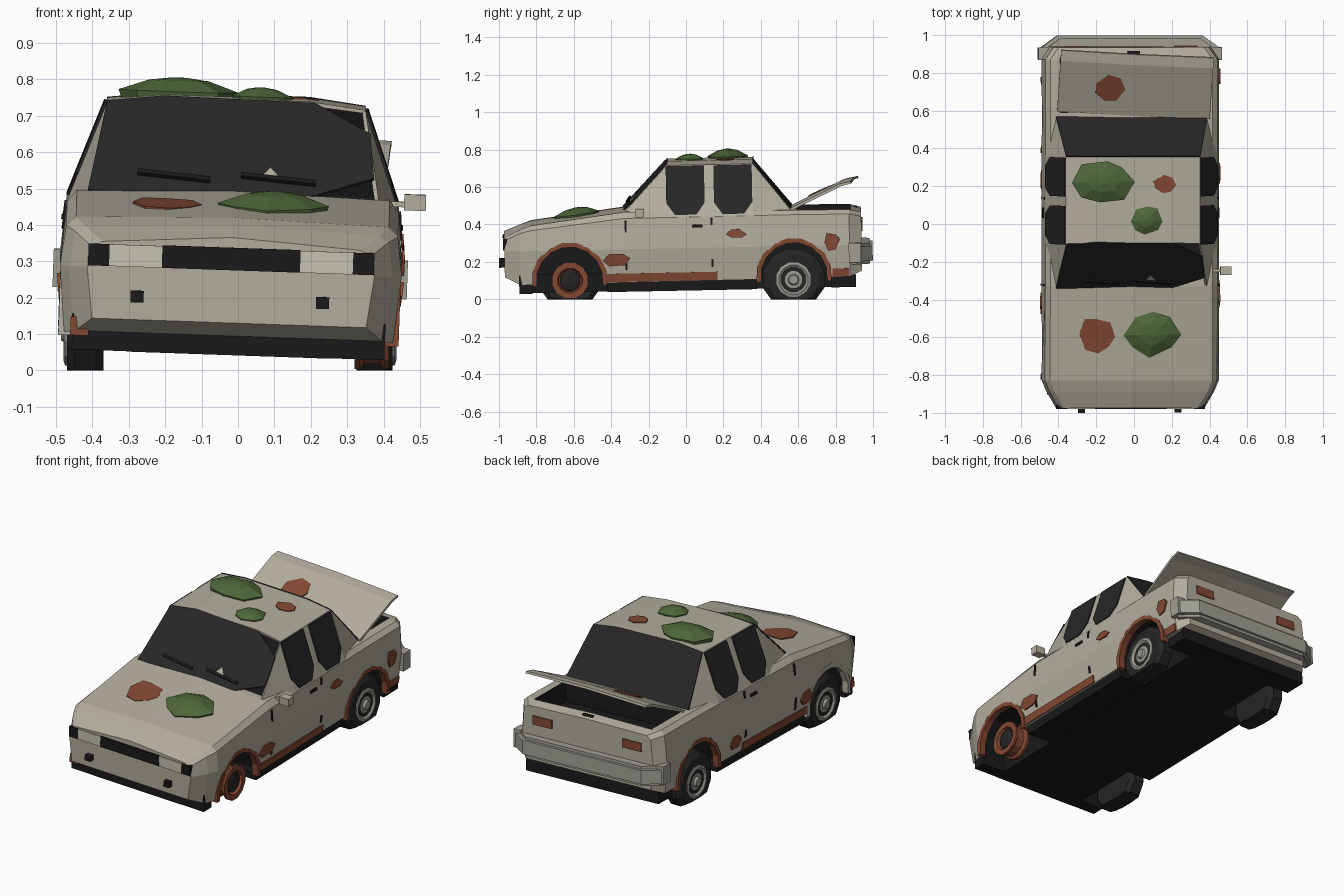
import bpy, bmesh, math, random
from mathutils import Matrix, Vector

if bpy.data.objects.get("Cube"):
    bpy.data.objects.remove(bpy.data.objects["Cube"])

# Colours
def material(name, r, g, b):
    m = bpy.data.materials.new(name)
    m.use_nodes = True
    m.diffuse_color = (r, g, b, 1)
    m.node_tree.nodes["Principled BSDF"].inputs["Base Color"].default_value = (r, g, b, 1)
    return m

PAINT = material("faded paint", .45, .42, .34)
LAMP = material("lamp lens", .58, .56, .46)
TRIM = material("bumper grey", .36, .35, .3)
BLACK = material("underbody black", .01, .01, .01)
GLASS = material("dark glass", .02, .02, .02)
RUBBER = material("tyre rubber", .018, .018, .018)
METAL = material("hub metal", .32, .32, .28)
RUST = material("rust", .23, .065, .032)
MOSS = material("moss", .075, .135, .04)

# The car sags towards the wheel that lost its tyre
SAG = Matrix.Translation((-.03, 0, 0)) @ Matrix.Rotation(.02, 4, 'X') @ Matrix.Rotation(.035, 4, 'Y')

def make(name, verts, faces, mat, sag=True):
    me = bpy.data.meshes.new(name)
    me.from_pydata([tuple(v) for v in verts], [], faces)
    bm = bmesh.new()
    bm.from_mesh(me)
    bmesh.ops.recalc_face_normals(bm, faces=bm.faces)
    bm.to_mesh(me)
    bm.free()
    if sag:
        me.transform(SAG)
    me.materials.append(mat)
    ob = bpy.data.objects.new(name, me)
    bpy.context.collection.objects.link(ob)
    return ob

def loft(rings):
    """Closed skin through equal rings, capped at both ends."""
    n = len(rings[0])
    verts = [v for r in rings for v in r]
    faces = [(k*n + i, k*n + (i+1) % n, (k+1)*n + (i+1) % n, (k+1)*n + i)
             for k in range(len(rings)-1) for i in range(n)]
    return verts, faces + [tuple(range(n)), tuple(range(len(verts)-n, len(verts)))]

def slab(name, pts, depth, mat):
    d = Vector(depth)
    pts = [Vector(p) for p in pts]
    return make(name, *loft([[p - d for p in pts], [p + d for p in pts]]), mat)

def box_pts(x0, x1, y0, y1, z0, z1):
    return [[(x0, y0, z), (x1, y0, z), (x1, y1, z), (x0, y1, z)] for z in (z0, z1)]

def box(name, x0, x1, y0, y1, z0, z1, mat):
    return make(name, *loft(box_pts(x0, x1, y0, y1, z0, z1)), mat)

def ragged(cx, cy, rx, ry, n, seed):
    rnd = random.Random(seed)
    out = []
    for i in range(n):
        a, k = math.tau * (i + rnd.uniform(-.2, .2)) / n, rnd.uniform(.85, 1.1)
        out.append((cx + rx*k*math.cos(a), cy + ry*k*math.sin(a)))
    return out

def side_x(z):
    steps = [(.1, .45), (.29, .47), (.457, .455), (.73, .355)]
    for (z0, x0), (z1, x1) in zip(steps, steps[1:]):
        if z <= z1:
            break
    return x0 + (x1 - x0) * (z - z0) / (z1 - z0)

def on_side(name, side, pts, mat, lift=.003):
    slab(name, [(side*(side_x(z) + lift), y, z) for y, z in pts], (.004, 0, 0), mat)

def rect(y0, y1, z0, z1):
    return [(y0, z0), (y1, z0), (y1, z1), (y0, z1)]

# Lower body: y, width, bottom, crease, shoulder, deck edge, deck centre
stations = [(-.966, .395, .15, .29, .345, .362, .385), (-.88, .445, .108, .29, .385, .402, .418),
            (-.82, .47, .108, .29, .40, .425, .437), (-.32, .47, .112, .29, .455, .488, .5),
            (.57, .47, .115, .29, .457, .48, .49), (.88, .47, .12, .29, .455, .478, .486),
            (.945, .425, .15, .29, .44, .462, .468)]
rings = []
for y, w, zb, zm, zs, zd, zc in stations:
    half = [(w - .018, zb), (w, zm), (w - .014, zs), (w - .04, zd)]
    rings.append([(x, y, z) for x, z in half] + [(0, y, zc)] + [(-x, y, z) for x, z in reversed(half)])
body = make("lower_body", *loft(rings), PAINT)

# Wheel arches, boot well and cabin cut out in black
parts = [box_pts(-.38, .38, .6, .89, .36, .7), box_pts(-.39, .39, -.28, .53, .36, .7)]
for y in (-.62, .58):
    for s in (-1, 1):
        parts.append([[(s*x, y + .2*math.cos(a), .13 + .2*math.sin(a))
                       for a in [math.tau*i/12 for i in range(12)]] for x in (.27, .6)])
verts, faces = [], []
for p in parts:
    v, f = loft(p)
    faces += [tuple(i + len(verts) for i in q) for q in f]
    verts += v
cutter = make("opening_cutter", verts, faces, PAINT)
for ob in (body, cutter):
    ob.data.materials.append(BLACK)
for p in cutter.data.polygons:
    p.material_index = 1
cutter.hide_render = True
cutter.hide_viewport = True
cut = body.modifiers.new("openings", 'BOOLEAN')
cut.object, cut.solver = cutter, 'EXACT'

# Underbody
for n, (w, y0, y1) in enumerate([(.28, -.89, .89), (.43, -.89, -.82), (.44, -.42, .38), (.43, .78, .91)]):
    box(f"floor_pan_{n}", -w, w, y0, y1, .06 + n*.001, .16, BLACK)
box("rusty_front_corner", -.435, -.385, -.9, -.82, .1, .152, RUST)

# Cabin shell: roof and side panels, open at both screens
verts, faces = [], []
for s in (1, -1):
    b = len(verts)
    verts += [(s*.40, -.32, .487), (s*.455, -.09, .457), (s*.455, .37, .457), (s*.40, .57, .478),
              (s*.355, -.09, .73), (s*.355, .37, .73), (s*.2, -.085, .748), (s*.2, .37, .748)]
    faces += [[b + i for i in f] for f in ((0, 1, 4), (1, 2, 5, 4), (2, 3, 5), (4, 5, 7, 6))]
faces.append([6, 7, 15, 14])
shell = make("cabin_shell", verts, faces, PAINT)
shell.modifiers.new("panel_thickness", 'SOLIDIFY').thickness = .012

# Screens: the windscreen has lost two corners
def screen(x, z, lift=0):
    return (x, -.325 + (z - .49)*.95 - lift, z + lift)

pane = [(-.40, .487), (.215, .49), (.385, .545), (.37, .665), (.215, .742), (-.2, .748), (-.355, .73)]
slab("windscreen", [screen(x, z) for x, z in pane], (0, .003, -.003), GLASS)
slab("glass_chip", [screen(x, z, .004) for x, z in ((.07, .532), (.13, .532), (.1, .562))], (0, .002, -.002), PAINT)
for n, (x0, z0, x1, z1) in enumerate([(-.265, .53, -.065, .515), (.02, .53, .225, .515)]):
    slab(f"wiper_{n}", [screen(x, z, .008) for x, z in ((x0, z0), (x1, z1), (x1, z1 + .011), (x0, z0 + .011))],
         (0, .004, -.004), BLACK)
slab("rear_screen", [(-.40, .575, .48), (.40, .575, .48), (.355, .372, .73), (.2, .372, .749),
                     (-.2, .372, .749), (-.355, .372, .73)], (0, .003, .003), GLASS)

# Side windows, door gaps and handles
for s, tag in ((1, "left"), (-1, "right")):
    for n, (a, b) in enumerate(((-.095, .11), (.16, .365))):
        c = .045
        on_side(f"{tag}_window_{n}", s, [(a, .53), (a + c, .468), (b - c, .468), (b, .53), (b, .726), (a, .726)], GLASS)
    for n, (y, z0, z1) in enumerate([(-.315, .18, .25), (-.315, .38, .445), (.145, .185, .225), (.145, .41, .45)]):
        on_side(f"{tag}_door_gap_{n}", s, rect(y - .005, y + .005, z0, z1), BLACK)
    on_side(f"{tag}_door_handle", s, rect(.04, .095, .4, .414), BLACK, .006)
    # Rusty sill and arch rims
    on_side(f"{tag}_rusty_sill", s, rect(-.42, .17, .116, .16), RUST)
    for end, y in (("front", -.62), ("rear", .58)):
        angles = [math.pi*(i/9*1.1 - .05) for i in range(10)]
        sections = [[(s*x, y + r*math.cos(a), .13 + r*math.sin(a))
                     for x, r in ((.43, .178), (.468, .178), (.468, .203), (.43, .203))] for a in angles]
        make(f"{tag}_{end}_arch_rim", *loft(sections), PAINT if (s, y) == (-1, -.62) else RUST)

# Rust patches on the flanks
for n, (s, y, z, ry, rz) in enumerate([(1, -.37, .235, .075, .04), (1, .275, .362, .052, .028),
                                       (1, .785, .31, .042, .055), (-1, .24, .19, .05, .045), (-1, -.41, .22, .06, .045)]):
    on_side(f"flank_rust_{n}", s, ragged(y, z, ry, rz, 6, n), RUST, .006)
on_side("rear_corner_rust", 1, rect(.785, .875, .122, .165), RUST)

# Front lights, grille and tow hooks
box("grille", -.19, .19, -.973, -.95, .295, .357, BLACK)
for s, tag in ((1, "left"), (-1, "right")):
    for name, a, b, mat in (("headlight", .19, .335, LAMP), ("indicator", .335, .393, BLACK)):
        box(f"{tag}_{name}", *sorted((s*a, s*b)), -.972, -.95, .295, .355, mat)
    box(f"{tag}_tow_hook", s*.255 - .018, s*.255 + .018, -.995, -.95, .198, .23, BLACK)
    # Rear lights and bumper ends
    box(f"{tag}_tail_light", s*.29 - .062, s*.29 + .062, .93, .951, .36, .41, RUST)
    box(f"{tag}_bumper_end", *sorted((s*.44, s*.487)), .875, .94, .195, .3, TRIM)
bumper = [(-.487, .93), (-.385, 1.003), (.385, 1.003), (.487, .93), (.44, .88), (-.44, .88)]
slab("rear_bumper", [(x, y, .24) for x, y in bumper], (0, 0, .04), TRIM)
slab("bumper_ledge", [(x*.97, y - .015, .24) for x, y in bumper], (0, 0, .056), TRIM)
box("boot_latch", -.02, .045, .91, .925, .47, .483, BLACK)
box("door_mirror", .47, .53, -.26, -.215, .462, .506, PAINT)
box("mirror_arm", .42, .48, -.245, -.23, .47, .485, PAINT)

# Raised boot lid, knocked slightly askew
LID = Matrix.Translation((.01, .585, .49)) @ Matrix.Rotation(-.05, 4, 'Z') @ Matrix.Rotation(.4, 4, 'X')
def on_lid(x, y, z):
    return LID @ Vector((x, y, z))
lid_ring = [[(x, 0, z), (x, .3, z + .012), (x, .355, z), (x, .355, z - .012), (x, .3, z - .004), (x, 0, z - .014)]
            for x, z in ((-.405, 0), (0, .008), (.405, 0))]
make("boot_lid", *loft([[on_lid(*p) for p in r] for r in lid_ring]), PAINT)
slab("boot_lid_rust", [on_lid(x, y, .013) for x, y in ragged(-.14, .16, .08, .08, 7, 8)], (0, 0, .004), RUST)

# Rust and moss on the upper panels
slab("bonnet_rust", [(x, y, .462 + (y + .58)*.13) for x, y in ragged(-.185, -.58, .1, .1, 8, 3)], (0, 0, .004), RUST)
slab("roof_rust", [(x, y, .744 + (.2 - x)*.05) for x, y in ragged(.17, .225, .065, .052, 7, 4)], (0, 0, .007), RUST)

def moss(name, x, y, z, rx, ry, h, seed, slope=0):
    outline = ragged(x, y, rx, ry, 8, seed)
    rings = []
    for k, up in ((.94, -.012), (1, h*.3), (.5, h*.85), (.12, h)):
        rings.append([(x + (px - x)*k, y + (py - y)*k, z + up + (py - y)*k*slope) for px, py in outline])
    make(name, *loft(rings), MOSS)

moss("bonnet_moss", .115, -.575, .457, .15, .12, .05, 11, .13)
moss("roof_moss_large", -.16, .24, .742, .165, .115, .053, 12)
moss("roof_moss_small", .065, .035, .744, .088, .08, .036, 13)

# Wheels: lathed, flat tyres squashed on the ground
def lathe(name, side, x, y, z, profile, mat, n=12):
    rings = [[(x + side*dx, y + r*math.cos(math.tau*(i + .5)/n), max(0, z + r*math.sin(math.tau*(i + .5)/n)))
              for i in range(n)] for dx, r in profile]
    make(name, *loft(rings), mat, sag=False)

for name, s, x, y in (("front_right", -1, -.42, -.62), ("rear_right", -1, -.42, .575), ("rear_left", 1, .375, .575)):
    lathe(name + "_tyre", s, x, y, .105, [(-.05, .11), (-.05, .14), (-.03, .17), (.03, .17), (.05, .14), (.05, .09)], RUBBER)
    lathe(name + "_hub", s, x, y, .105, [(.0, .095), (.055, .095), (.06, .08), (.048, .065), (.052, .03),
                                       (.066, .024), (.066, .01)], METAL)
lathe("front_left_bare_rim", 1, .37, -.62, .1, [(-.05, .1), (-.035, .1), (-.025, .085), (.02, .085), (.032, .1),
                                              (.045, .1), (.045, .068), (.02, .06)], RUST)
lathe("front_left_hub", 1, .37, -.62, .1, [(.0, .058), (.036, .055), (.042, .03)], RUBBER)
